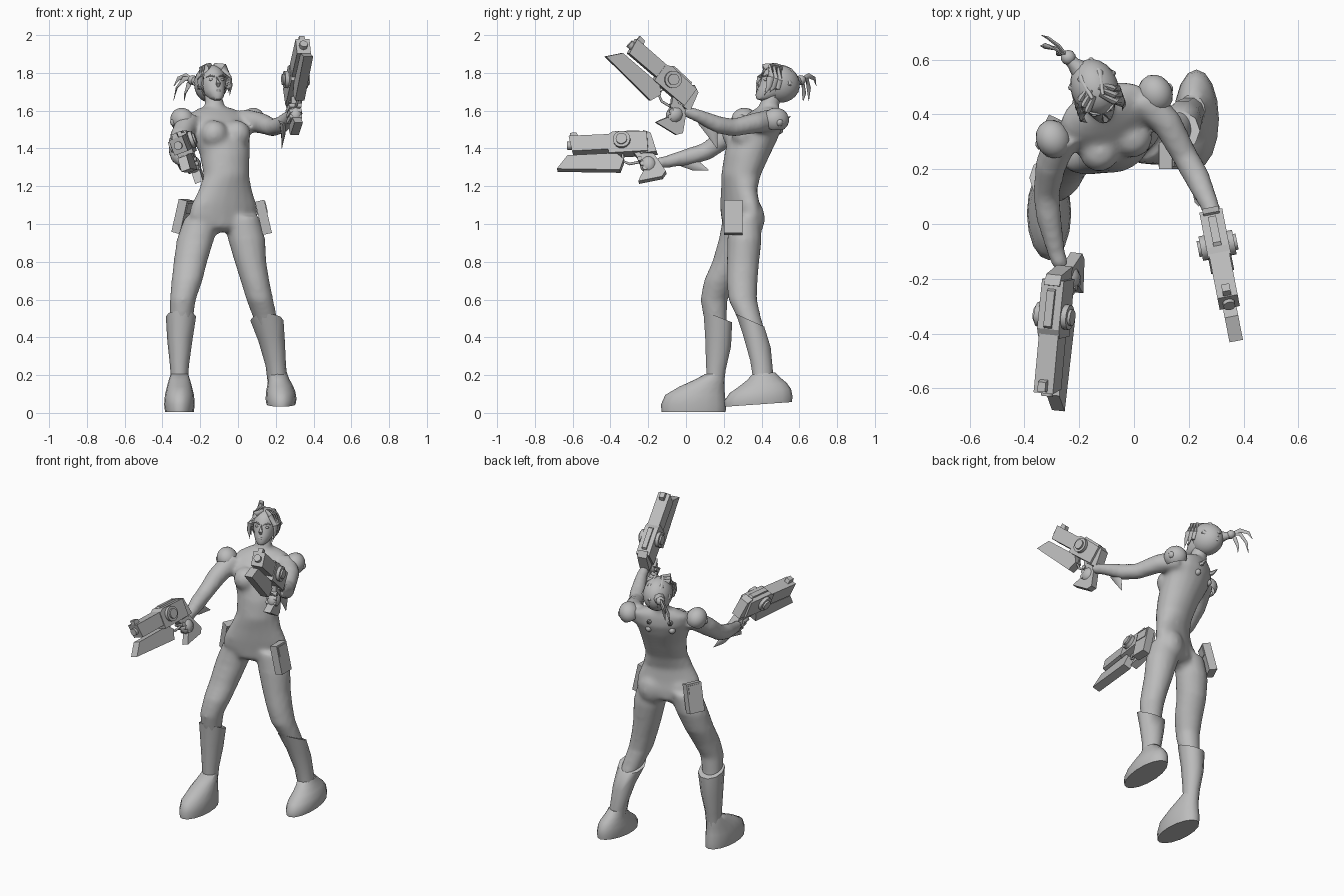
import bpy, bmesh
from math import sin, cos, pi, radians
from mathutils import Vector, Matrix

cube = bpy.data.objects.get("Cube")
if cube:
    bpy.data.objects.remove(cube)

grey = bpy.data.materials.new("plain_grey")
grey.use_nodes = True
grey.diffuse_color = (0.5, 0.5, 0.5, 1)
grey.node_tree.nodes["Principled BSDF"].inputs["Base Color"].default_value = (0.5, 0.5, 0.5, 1)
I = Matrix.Identity(4)


def finish(name, bm, angle=50):
    bmesh.ops.recalc_face_normals(bm, faces=bm.faces[:])
    me = bpy.data.meshes.new(name)
    bm.to_mesh(me)
    bm.free()
    me.materials.append(grey)
    ob = bpy.data.objects.new(name, me)
    bpy.context.collection.objects.link(ob)
    bpy.ops.object.select_all(action='DESELECT')
    ob.select_set(True)
    bpy.context.view_layer.objects.active = ob
    bpy.ops.object.shade_smooth_by_angle(angle=radians(angle))
    return ob


def skin(name, rings):
    """Join rings of points into one closed surface."""
    bm = bmesh.new()
    loops = [[bm.verts.new(p) for p in r] for r in rings]
    n = len(loops[0])
    for a, b in zip(loops, loops[1:]):
        for i in range(n):
            bm.faces.new((a[i], a[(i + 1) % n], b[(i + 1) % n], b[i]))
    bm.faces.new(loops[0])
    bm.faces.new(loops[-1])
    return finish(name, bm)


def stack(name, rings, n=14, yaw=0, tilt=0, m=I):
    """Stacked level ellipses: centre x, y, z and half sizes."""
    out = []
    for x, y, z, rx, ry in rings:
        ring = []
        for i in range(n):
            a = 2 * pi * i / n
            p = Matrix.Rotation(radians(yaw), 3, 'Z') @ Vector((rx * cos(a), ry * sin(a), 0))
            ring.append(m @ (Vector((x, y, z)) + p + Vector((0, 0, tilt * p.y))))
        out.append(ring)
    return skin(name, out)


def tube(name, pts, radii, n=8, flat=1, m=I):
    """Tapering limb or strand along a path."""
    pts = [m @ Vector(p) for p in pts]
    out = []
    for i, (p, r) in enumerate(zip(pts, radii)):
        d = (pts[min(i + 1, len(pts) - 1)] - pts[max(i - 1, 0)]).normalized()
        ref = Vector((0, 0, 1)) if abs(d.z) < 0.9 else Vector((0, 1, 0))
        s = d.cross(ref).normalized()
        u = s.cross(d)
        out.append([p + r * (flat * s * cos(2 * pi * k / n) + u * sin(2 * pi * k / n)) for k in range(n)])
    return skin(name, out)


def ball(name, c, size, m=I, seg=14, cut=None):
    bm = bmesh.new()
    bmesh.ops.create_uvsphere(bm, u_segments=seg, v_segments=seg * 2 // 3, radius=1)
    bm.transform(m @ Matrix.Translation(c) @ Matrix.Diagonal((*size, 1)))
    if cut:
        no = m.to_3x3() @ Vector(cut[1])
        bmesh.ops.bisect_plane(bm, geom=bm.verts[:] + bm.edges[:] + bm.faces[:],
                               plane_co=m @ Vector(cut[0]), plane_no=no, clear_outer=True)
    return finish(name, bm)


def plate(name, outline, width, m):
    """Side outline (forward, up) given a width."""
    bm = bmesh.new()
    a, b = ([bm.verts.new(m @ Vector((s * width / 2, f, u))) for f, u in outline] for s in (-1, 1))
    n = len(outline)
    bm.faces.new(a)
    bm.faces.new(b)
    for i in range(n):
        bm.faces.new((a[i], a[(i + 1) % n], b[(i + 1) % n], b[i]))
    return finish(name, bm, 20)


def disc(name, c, r, depth, axis, m):
    bm = bmesh.new()
    bmesh.ops.create_cone(bm, cap_ends=True, segments=14, radius1=r, radius2=r, depth=depth)
    bm.transform(m @ Matrix.Translation(c) @ Matrix.Rotation(pi / 2, 4, axis))
    return finish(name, bm)


# Torso, turned toward the left
parts = [stack("body", [(-.085, .29, .96, .05, .05), (-.085, .293, .985, .15, .08), (-.08, .292, 1.04, .195, .083),
                        (-.075, .285, 1.1, .187, .082), (-.067, .281, 1.18, .15, .083), (-.062, .291, 1.26, .125, .101),
                        (-.07, .325, 1.37, .135, .12), (-.088, .353, 1.45, .155, .128), (-.1, .387, 1.52, .175, .118),
                        (-.11, .42, 1.58, .165, .082), (-.12, .435, 1.615, .09, .055)], 18, 23),
         tube("neck", [(-.115, .43, 1.55), (-.125, .44, 1.63), (-.135, .47, 1.71)], [.07, .051, .049], 12)]
chest = Matrix.Translation((-.09, .345, 1.46)) @ Matrix.Rotation(radians(23), 4, 'Z')
for side, s in (("left", 1), ("right", -1)):
    parts.append(ball(side + "_bust", (s * .065, -.06, .015), (.075, .075, .075), chest))
    parts.append(ball(side + "_buttock", (s * .08, -.03, -.43), (.09, .066, .1), chest))
    ball(side + "_back_stud", (s * .07, .125, .035), (.022, .03, .022), chest, 10)
    tube(side + "_back_spike", [(s * .06, .12, .09), (s * .065, .165, .09), (s * .07, .195, .11)], [.022, .013, .002], 6, 1, chest)

# Legs and arms
parts.append(stack("left_leg", [(.02, .31, 1.04, .092, .085), (.045, .31, .92, .1, .092), (.066, .302, .8, .085, .087),
                                (.09, .297, .7, .077, .083), (.115, .3, .6, .072, .077), (.145, .335, .5, .064, .064),
                                (.17, .37, .4, .05, .06)]))
parts.append(stack("right_leg", [(-.19, .28, 1.04, .092, .085), (-.225, .265, .92, .1, .092), (-.252, .228, .8, .09, .09),
                                 (-.27, .18, .7, .083, .086), (-.292, .148, .6, .07, .073), (-.3, .155, .5, .062, .062),
                                 (-.305, .165, .4, .05, .06)]))
parts.append(tube("left_arm", [(.03, .46, 1.55), (.12, .37, 1.535), (.185, .25, 1.51), (.23, .17, 1.525),
                               (.28, .06, 1.575), (.3, -.01, 1.6)], [.062, .056, .048, .048, .035, .03], 12))
parts.append(tube("right_arm", [(-.26, .33, 1.55), (-.305, .21, 1.46), (-.32, .11, 1.385), (-.312, .03, 1.36),
                                (-.285, -.1, 1.33), (-.265, -.16, 1.32)], [.062, .058, .049, .048, .034, .03], 12))

# Fuse into one seamless suit
body = parts[0]
bpy.ops.object.select_all(action='DESELECT')
for ob in parts:
    ob.select_set(True)
bpy.context.view_layer.objects.active = body
bpy.ops.object.join()
remesh = body.modifiers.new("fuse", 'REMESH')
remesh.mode = 'VOXEL'
remesh.voxel_size = 0.013
remesh.use_smooth_shade = True
soften = body.modifiers.new("soften", 'SMOOTH')
soften.factor = 0.5
soften.iterations = 9

# Boots and feet
stack("left_boot", [(.21, .41, .17, .054, .06), (.2, .4, .25, .054, .063), (.178, .375, .38, .07, .077),
                    (.153, .34, .49, .088, .078), (.153, .34, .49, .072, .066)], 10, 0, -.45)
stack("right_boot", [(-.31, .155, .17, .045, .048), (-.31, .158, .25, .05, .055), (-.308, .17, .38, .066, .072),
                     (-.302, .168, .51, .08, .08), (-.302, .168, .51, .068, .068)], 10, 0, -.4)
stack("left_foot", [(.228, .383, .045, .077, .178), (.228, .383, .075, .082, .181), (.226, .393, .115, .077, .163),
                    (.222, .408, .15, .066, .125), (.215, .412, .18, .056, .088), (.21, .412, .21, .05, .06)], 16, 0, .07)
stack("right_foot", [(-.31, .04, .004, .076, .17), (-.31, .04, .045, .081, .172), (-.31, .048, .095, .077, .158),
                     (-.31, .085, .14, .066, .118), (-.31, .125, .175, .056, .08), (-.31, .15, .205, .046, .05)], 16)

# Hip pouches
for side, c, tilt, turn in (("left", (.135, .25, 1.035), -13, 0), ("right", (-.29, .335, 1.04), 14, -25)):
    m = Matrix.Translation(c) @ Matrix.Rotation(radians(turn), 4, 'Z') @ Matrix.Rotation(radians(tilt), 4, 'Y')
    plate(side + "_pouch", [(-.05, -.09), (.05, -.09), (.05, .09), (-.05, .09)], .05, m)
    plate(side + "_pouch_flap", [(-.04, .02), (.04, .02), (.04, .08), (-.04, .08)], .058, m)

# Glove fins and shoulder pads
tube("left_glove_fin", [(.235, .11, 1.55), (.24, .14, 1.48), (.232, .165, 1.4)], [.05, .03, .002], 8, .4)
tube("right_glove_fin", [(-.31, -.02, 1.35), (-.3, .05, 1.31), (-.285, .12, 1.285)], [.045, .03, .002], 8, .4)
for side, c, s in (("left", (.078, .475, 1.55), 1), ("right", (-.295, .31, 1.55), -1)):
    pad = Matrix.Translation(c) @ Matrix.Rotation(radians(23), 4, 'Z') @ Matrix.Rotation(radians(s * 25), 4, 'Y')
    ball(side + "_shoulder_pad", (0, 0, 0), (.062, .072, .066), pad, 16, ((0, 0, -.035), (0, 0, -1)))
    ball(side + "_shoulder_boss", (s * .055, 0, .01), (.014, .02, .02), pad, 8)

# Head and face
head = Matrix.Translation((-.138, .48, 1.74)) @ Matrix.Rotation(radians(19), 4, 'Z') @ Matrix.Rotation(radians(-18), 4, 'X')
stack("head", [(0, -.066, -.108, .018, .016), (0, -.05, -.09, .038, .044), (0, -.018, -.05, .058, .076),
               (0, 0, 0, .07, .09), (0, .005, .05, .07, .09), (0, .01, .085, .045, .06), (0, .01, .1, .015, .02)], 16, 0, 0, head)
tube("nose", [(0, -.085, .01), (0, -.1, -.03), (0, -.09, -.042)], [.006, .013, .007], 6, 1, head)
ball("mouth", (0, -.087, -.068), (.019, .009, .008), head, 8)
for side, s in (("left", 1), ("right", -1)):
    ball(side + "_eye", (s * .03, -.078, 0), (.014, .008, .007), head, 8)
    tube(side + "_brow", [(s * .012, -.09, .014), (s * .034, -.081, .022), (s * .052, -.066, .018)], [.003, .005, .002], 8, 1, head)
    ball(side + "_ear", (s * .068, .01, -.02), (.01, .018, .028), head, 8)

# Hair: cap, swept locks and tied tail
ball("hair_cap", (0, .015, .008), (.087, .11, .1), head, 20, ((0, -.045, 0), (0, -1, -.55)))
for side, s in (("left", 1), ("right", -1)):
    for i in range(3):
        k = i * .024
        tube(f"{side}_fringe_{i}", [(s * .01, -.04 + k, .09), (s * (.048 + k / 4), -.075 + k, .07),
                                    (s * .078, -.07 + k, .015), (s * .082, -.065 + k, -.03), (s * .068, -.07 + k, -.085 + k)],
             [.014, .022, .02, .015, .002], 8, .55, head)
    for i in range(3):
        tube(f"{side}_swept_lock_{i}", [(s * (.02 + .022 * i), -.05 + .03 * i, .097 - .018 * i),
                                        (s * (.035 + .022 * i), .04, .088 - .035 * i), (s * .02, .115, .035 - .02 * i)],
             [.006, .014, .01], 8, 1, head)
tube("tail_base", [(-.185, .55, 1.75), (-.222, .587, 1.755), (-.248, .615, 1.765)], [.045, .024, .02])
ball("hair_tie", (-.24, .608, 1.762), (.028, .028, .026), I, 10)
for i, (mid, low, tip) in enumerate((((-.275, .65, 1.785), (-.315, .68, 1.77), (-.34, .69, 1.73)),
                                     ((-.285, .64, 1.77), (-.325, .65, 1.72), (-.342, .65, 1.65)),
                                     ((-.26, .62, 1.74), (-.28, .625, 1.69), (-.285, .62, 1.65)))):
    tube(f"tail_strand_{i}", [(-.245, .612, 1.765), mid, low, tip], [.012, .014, .011, .001], 8, .5)


# Matching hand guns with a blade under the barrel
def gun(side, origin, forward, roll):
    f = Vector(forward).normalized()
    s = f.cross(Vector((0, 0, 1))).normalized()
    u = s.cross(f) * cos(roll) + s * sin(roll)
    s = f.cross(u)
    m = Matrix.Translation(origin) @ Matrix((s, f, u)).transposed().to_4x4()
    pieces = {
        "barrel": (.075, [(.03, -.045), (.265, -.055), (.285, .03), (.03, .038)]),
        "receiver": (.085, [(-.14, -.06), (.07, -.07), (.08, .03), (.05, .05), (-.13, .05)]),
        "receiver_tail": (.06, [(-.11, .06), (-.15, .045), (-.185, -.06), (-.1, -.07)]),
        "blade": (.05, [(.345, -.15), (.29, -.075), (.03, -.065), (-.01, -.1), (.01, -.16)]),
        "grip": (.045, [(-.06, -.06), (-.17, -.07), (-.235, -.17), (-.215, -.2), (-.09, -.225), (-.1, -.2), (-.125, -.15)]),
        "front_sight": (.03, [(.235, .03), (.28, .03), (.28, .055), (.245, .055)]),
        "top_rail": (.03, [(-.1, .045), (.05, .045), (.04, .062), (-.09, .062)]),
    }
    for part, (width, outline) in pieces.items():
        plate(f"{side}_gun_{part}", outline, width, m)
    disc(side + "_gun_drum", (0, 0, 0), .046, .125, 'Y', m)
    disc(side + "_gun_drum_cap", (0, 0, 0), .03, .145, 'Y', m)
    disc(side + "_gun_muzzle", (0, .28, -.012), .022, .03, 'X', m)
    tube(side + "_gun_trigger_guard", [(0, .0, -.06), (0, -.005, -.105), (0, -.04, -.12), (0, -.09, -.11)], [.007] * 4, 8, 1, m)
    # Fist wrapped round the grip
    ball(side + "_hand", (0, -.14, -.125), (.04, .046, .05), m, 10)
    for i in range(3):
        tube(f"{side}_finger_{i}", [(.035, -.14 - .015 * i, -.1 - .026 * i), (.03, -.095 - .015 * i, -.1 - .026 * i),
                                    (-.03, -.095 - .015 * i, -.1 - .026 * i)], [.013] * 3, 8, 1, m)


gun("left", (.305, -.078, 1.765), (.042, -.215, .2), 0)
gun("right", (-.292, -.335, 1.43), (-.03, -.29, -.004), radians(20))
